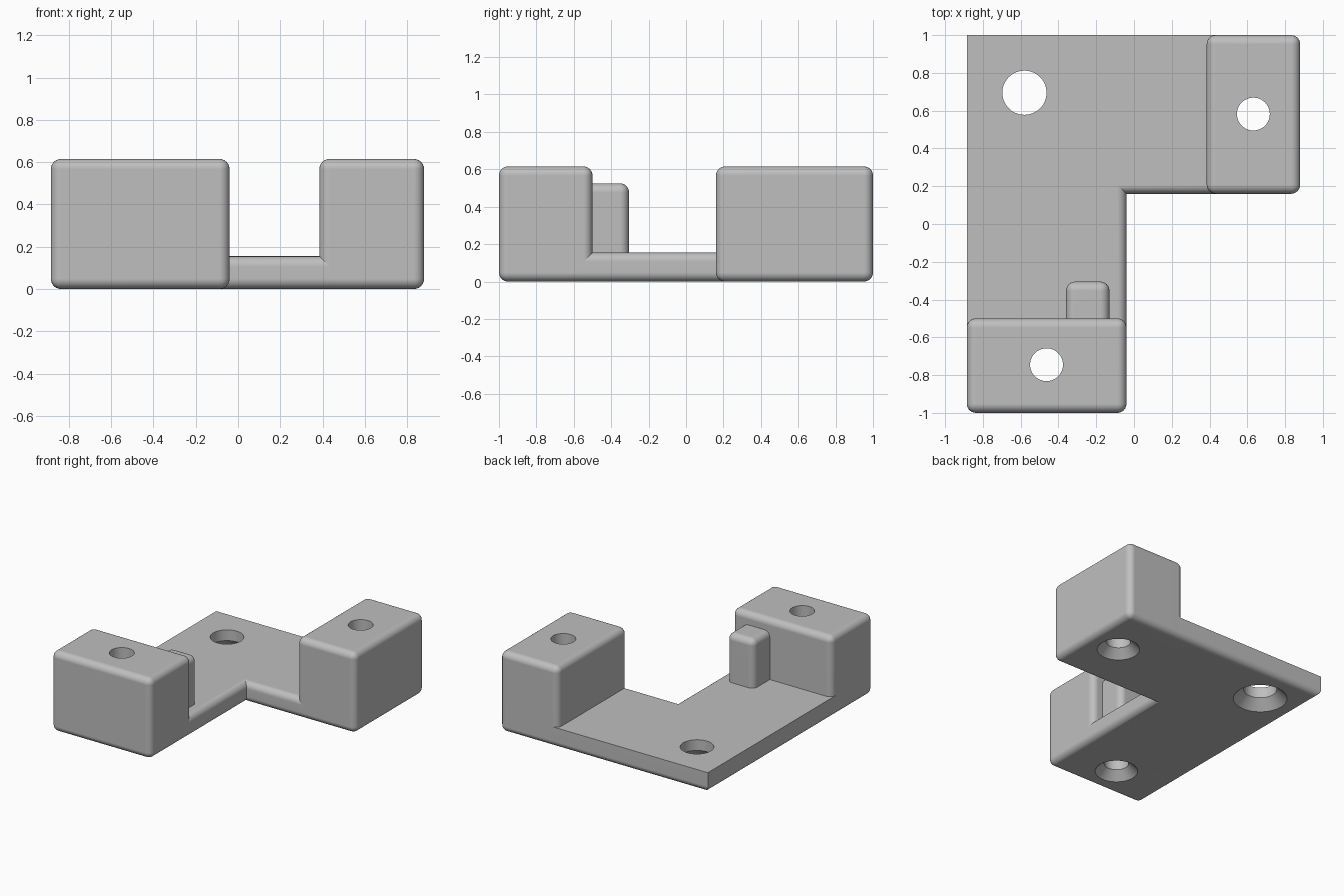
import bpy
import bmesh
import math
from mathutils import Vector

default = bpy.data.objects.get("Cube")
if default:
    bpy.data.objects.remove(default, do_unlink=True)

RADIUS = 0.048
THICK = 0.155
HEIGHT = 0.615
LEFT, RIGHT, BACK, FRONT = -0.885, 0.88, 1.0, -1.0
INNER_X, INNER_Y = -0.04, 0.16

grey = bpy.data.materials.new("light_grey")
grey.use_nodes = True
colour = (0.52, 0.52, 0.52, 1)
grey.diffuse_color = colour
grey.node_tree.nodes["Principled BSDF"].inputs["Base Color"].default_value = colour


def to_object(name, bm):
    bmesh.ops.recalc_face_normals(bm, faces=bm.faces)
    mesh = bpy.data.meshes.new(name)
    bm.to_mesh(mesh)
    bm.free()
    mesh.materials.append(grey)
    obj = bpy.data.objects.new(name, mesh)
    bpy.context.collection.objects.link(obj)
    return obj


def round_edges(bm, edges):
    bmesh.ops.bevel(bm, geom=edges, offset=RADIUS, segments=6, profile=0.5,
                    affect='EDGES', clamp_overlap=True)


def rounded_box(name, low, high):
    bm = bmesh.new()
    bmesh.ops.create_cube(bm, size=1)
    low, high = Vector(low), Vector(high)
    for v in bm.verts:
        v.co = (low + high) / 2 + v.co * (high - low)
    round_edges(bm, bm.edges[:])
    return to_object(name, bm)


def screw_hole(obj, x, y, radius, sink_radius):
    """Cut a through hole, countersunk at 45 degrees from below."""
    depth = sink_radius - radius
    bm = bmesh.new()
    profile = [(0, -0.05), (sink_radius + 0.05, -0.05), (radius, depth),
               (radius, 1), (0, 1)]
    verts = [bm.verts.new((x + r, y, z)) for r, z in profile]
    edges = [bm.edges.new(pair) for pair in zip(verts, verts[1:])]
    bmesh.ops.spin(bm, geom=verts + edges, cent=(x, y, 0), axis=(0, 0, 1),
                   angle=math.tau, steps=48, use_merge=False)
    bmesh.ops.remove_doubles(bm, verts=bm.verts, dist=0.0001)
    cutter = to_object(obj.name + "_hole_cutter", bm)
    cutter.hide_render = True
    mod = obj.modifiers.new("screw_hole", 'BOOLEAN')
    mod.operation = 'DIFFERENCE'
    mod.solver = 'EXACT'
    mod.object = cutter
    select_only(obj)
    bpy.ops.object.modifier_apply(modifier=mod.name)
    bpy.data.objects.remove(cutter, do_unlink=True)


def select_only(obj):
    bpy.ops.object.select_all(action='DESELECT')
    obj.select_set(True)
    bpy.context.view_layer.objects.active = obj


# L-shaped plate; its two arms end inside the blocks
END_X, END_Y = 0.45, -0.57
bm = bmesh.new()
outline = [(LEFT, END_Y), (INNER_X, END_Y), (INNER_X, INNER_Y),
           (END_X, INNER_Y), (END_X, BACK), (LEFT, BACK)]
face = bm.faces.new([bm.verts.new((x, y, 0)) for x, y in outline])
top = bmesh.ops.extrude_face_region(bm, geom=[face])["geom"]
for v in top:
    if isinstance(v, bmesh.types.BMVert):
        v.co.z = THICK


def is_rounded(edge):
    a, b = (v.co for v in edge.verts)
    mid = (a + b) / 2
    if abs(a.z - b.z) > 0.01 or abs(mid.x - END_X) < 0.001 or abs(mid.y - END_Y) < 0.001:
        return False
    inner = abs(mid.x - INNER_X) < 0.001 or abs(mid.y - INNER_Y) < 0.001
    return inner or mid.z < 0.01


round_edges(bm, [e for e in bm.edges if is_rounded(e)])
plate = to_object("base_plate", bm)

# Raised blocks and the small stop peg
front_block = rounded_box("front_block", (LEFT, FRONT, 0), (INNER_X, -0.5, HEIGHT))
side_block = rounded_box("side_block", (0.385, INNER_Y, 0), (RIGHT, BACK, HEIGHT))
peg = rounded_box("stop_peg", (-0.36, -0.6, 0.05), (-0.13, -0.305, 0.525))

# Countersunk screw holes
screw_hole(plate, -0.58, 0.695, 0.117, 0.19)
screw_hole(front_block, -0.463, -0.745, 0.087, 0.15)
screw_hole(side_block, 0.632, 0.582, 0.087, 0.15)

# Smooth rounded edges with clean flat faces
for part in (plate, front_block, side_block, peg):
    select_only(part)
    bpy.ops.object.shade_smooth_by_angle(angle=math.radians(30))
    weighted = part.modifiers.new("flat_faces", 'WEIGHTED_NORMAL')
    weighted.keep_sharp = True
